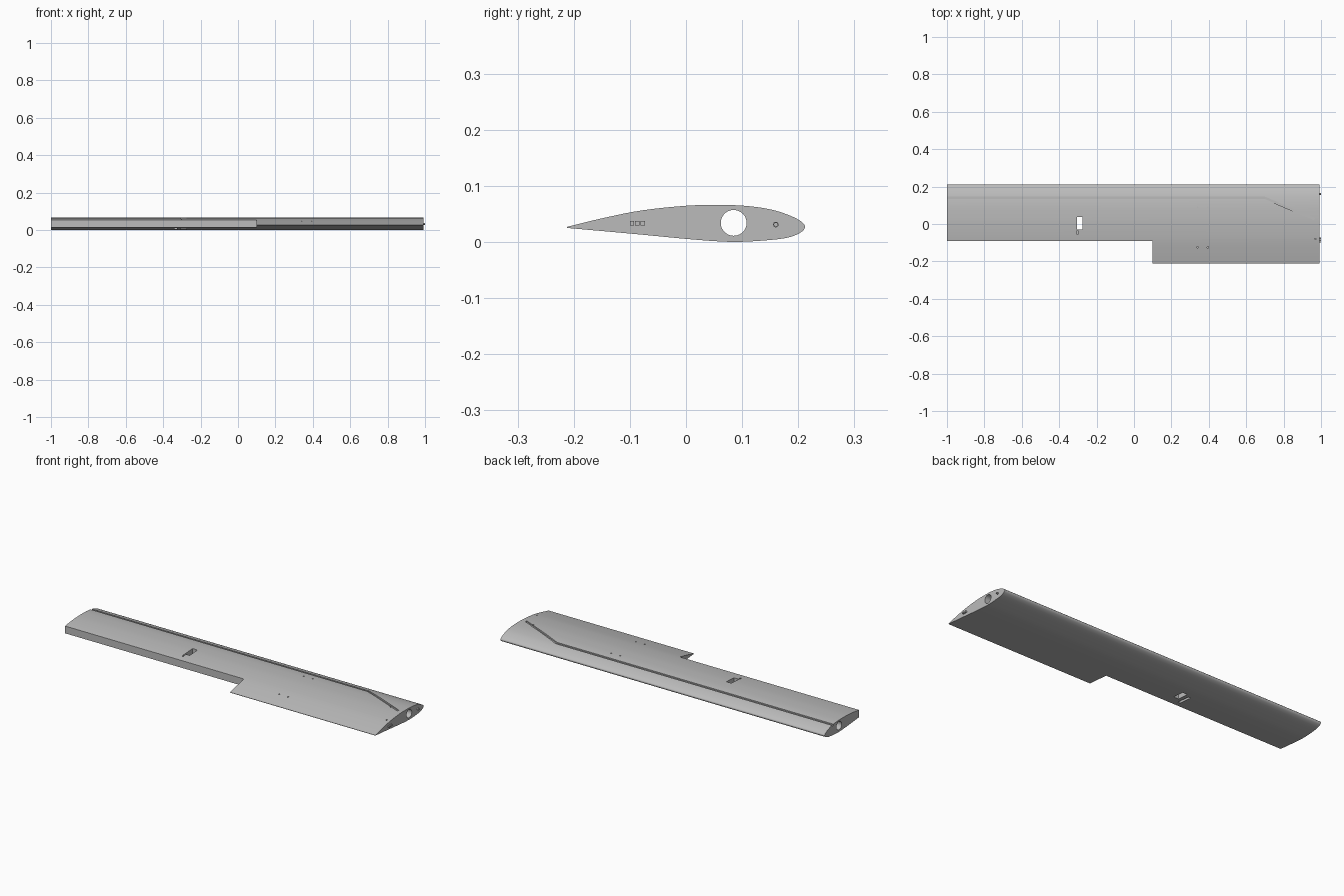
import bpy, bmesh, math
from mathutils import Vector, Matrix

if "Cube" in bpy.data.objects:
    bpy.data.objects.remove(bpy.data.objects["Cube"])

grey = bpy.data.materials.new("light grey")
grey.use_nodes = True
COLOUR = (0.5, 0.5, 0.5, 1)
grey.diffuse_color = COLOUR
grey.node_tree.nodes["Principled BSDF"].inputs["Base Color"].default_value = COLOUR

ROOT = 0.992  # x of the root face; the connectors reach x = 1


def make(name, bm):
    bmesh.ops.recalc_face_normals(bm, faces=bm.faces)
    me = bpy.data.meshes.new(name)
    bm.to_mesh(me)
    bm.free()
    me.materials.append(grey)
    ob = bpy.data.objects.new(name, me)
    bpy.context.collection.objects.link(ob)
    return ob


def activate(ob):
    bpy.ops.object.select_all(action='DESELECT')
    ob.select_set(True)
    bpy.context.view_layer.objects.active = ob


def box(name, x, y, z):
    bm = bmesh.new()
    size = [b - a for a, b in (x, y, z)]
    mid = [(a + b) / 2 for a, b in (x, y, z)]
    bmesh.ops.create_cube(bm, size=1, matrix=Matrix.Translation(mid) @ Matrix.Diagonal((*size, 1)))
    return make(name, bm)


def rod(name, a, b, radius, sides=24):
    a, b = Vector(a), Vector(b)
    turn = (b - a).to_track_quat('Z', 'Y').to_matrix().to_4x4()
    bm = bmesh.new()
    bmesh.ops.create_cone(bm, cap_ends=True, segments=sides, radius1=radius, radius2=radius,
                          depth=(b - a).length, matrix=Matrix.Translation((a + b) / 2) @ turn)
    return make(name, bm)


def prism(name, outline, shift):
    bm = bmesh.new()
    face = bm.faces.new([bm.verts.new(p) for p in outline])
    new = bmesh.ops.extrude_face_region(bm, geom=[face])["geom"]
    bmesh.ops.translate(bm, vec=shift, verts=[v for v in new if isinstance(v, bmesh.types.BMVert)])
    return make(name, bm)


def cut(target, cutter):
    cutter.hide_render = True
    mod = target.modifiers.new("cut", 'BOOLEAN')
    mod.operation, mod.solver, mod.object = 'DIFFERENCE', 'EXACT', cutter
    activate(target)
    bpy.ops.object.modifier_apply(modifier=mod.name)
    bpy.data.objects.remove(cutter)


def smooth_path(pts, steps=5):
    """Catmull-Rom curve through the points."""
    pts = [Vector(p) for p in pts]
    ext = [2 * pts[0] - pts[1]] + pts + [2 * pts[-1] - pts[-2]]
    out = []
    for a, b, c, d in zip(ext, ext[1:], ext[2:], ext[3:]):
        for k in range(steps):
            t = k / steps
            out.append(0.5 * (2 * b + (c - a) * t + (2 * a - 5 * b + 4 * c - d) * t ** 2
                              + (3 * b - a - 3 * c + d) * t ** 3))
    return out + [pts[-1]]


# Wing panel: aerofoil from trailing edge, over the top, round the nose and back
AEROFOIL = [(-0.212, 0.027), (-0.15, 0.042), (-0.08, 0.056), (0, 0.0645), (0.06, 0.066),
            (0.11, 0.064), (0.155, 0.057), (0.19, 0.045), (0.207, 0.035), (0.212, 0.027),
            (0.206, 0.018), (0.186, 0.009), (0.155, 0.004), (0.1, 0.0003), (0.06, 0.001),
            (0, 0.0055), (-0.1, 0.015), (-0.212, 0.025)]
wing = prism("wing_panel", [(-1, p.x, p.y) for p in smooth_path(AEROFOIL)], (1 + ROOT, 0, 0))

# Aileron cut-out in the trailing edge
cut(wing, box("aileron_cutter", (-1.1, 0.1), (-0.3, -0.09), (-0.1, 0.2)))

# Spar tunnel along the whole span
cut(wing, rod("spar_cutter", (-1.1, 0.085, 0.034), (1.1, 0.085, 0.034), 0.023, 48))

# Channel in the top skin, bending back near the root
HALF = 0.006
bend, end = Vector((0.7, 0.14, 0.0545)), Vector((0.965, 0.026, 0.0605))
side = Vector((0, HALF, 0))
start = Vector((-1.1, bend.y, bend.z))
cut(wing, prism("channel_cutter", [start - side, bend - side, bend + side, start + side], (0, 0, 0.05)))
side = (end - bend).cross(Vector((0, 0, 1))).normalized() * HALF
cut(wing, prism("bent_channel_cutter", [bend - side, end - side, end + side, bend + side], (0, 0, 0.05)))

# Servo bay, linkage slot and the slot in the lower skin
cut(wing, box("servo_cutter", (-0.305, -0.275), (-0.03, 0.038), (-0.1, 0.2)))
cut(wing, box("linkage_cutter", (-0.306, -0.299), (-0.055, -0.035), (0.03, 0.2)))
cut(wing, box("lower_slot_cutter", (-0.34, -0.325), (-0.06, 0.02), (-0.1, 0.03)))

# Small screw holes in the top skin
for x, y in [(x, y) for x in (0.34, 0.395) for y in (0.09, -0.125)] + [(0.91, 0.04), (0.97, -0.08)]:
    cut(wing, rod("screw_cutter", (x, y, 0.035 if y < 0 else 0.058), (x, y, 0.2), 0.004, 12))

# Root connectors: hollow locating pin and three-part plug
pin = rod("locating_pin", (ROOT - 0.01, 0.16, 0.031), (1, 0.16, 0.031), 0.005)
cut(pin, rod("pin_cutter", (ROOT - 0.004, 0.16, 0.031), (1.1, 0.16, 0.031), 0.003))
plugs = [box("root_plug_%d" % (i + 1), (ROOT - 0.005, 1), (y, y + 0.0075), (0.029, 0.037))
         for i, y in enumerate((-0.1, -0.0905, -0.081))]

for ob in [wing, pin]:
    activate(ob)
    bpy.ops.object.shade_smooth_by_angle(angle=math.radians(30))
